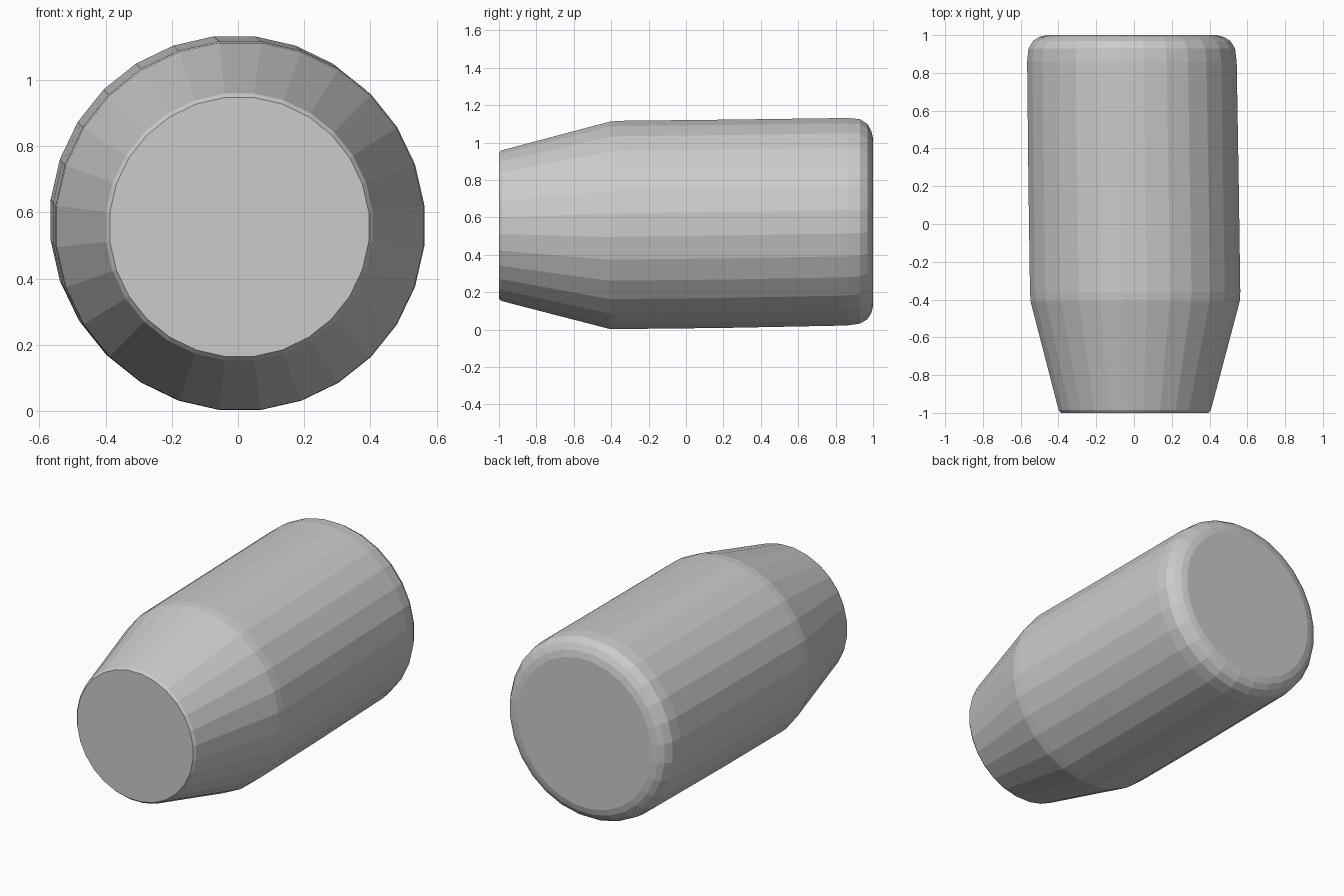
import bpy, bmesh, math

if "Cube" in bpy.data.objects:
    bpy.data.objects.remove(bpy.data.objects["Cube"])

SIDES = 28

# Rings along the slightly tilted axis: y, radius, centre x, centre z
RINGS = [
    (-1.00, 0.392, 0.004, 0.556),   # front face
    (-0.985, 0.404, 0.004, 0.556),  # small front bevel
    (-0.41, 0.555, 0.006, 0.558),   # shoulder
    (-0.36, 0.558, 0.006, 0.560),
    (0.20, 0.558, -0.002, 0.566),
    (0.86, 0.556, -0.011, 0.577),   # start of rounded rear edge
    (0.93, 0.548, -0.012, 0.579),
    (0.97, 0.523, -0.012, 0.578),
    (0.99, 0.490, -0.013, 0.576),
    (1.00, 0.452, -0.013, 0.574),   # rear face
]


def ring(bm, y, radius, cx, cz):
    """One flat-bottomed ring of vertices around the y axis."""
    r = radius * 1.004
    verts = []
    for i in range(SIDES):
        a = 2 * math.pi * (i + 0.5) / SIDES - math.pi / 2
        verts.append(bm.verts.new((cx + r * math.cos(a), y, cz + r * math.sin(a))))
    return verts


# Tapered body, skinned ring by ring and capped at both ends
bm = bmesh.new()
loops = [ring(bm, *values) for values in RINGS]
for a, b in zip(loops, loops[1:]):
    for i in range(SIDES):
        j = (i + 1) % SIDES
        bm.faces.new((a[i], a[j], b[j], b[i]))
bm.faces.new(loops[0])
bm.faces.new(loops[-1])
bmesh.ops.recalc_face_normals(bm, faces=bm.faces)

mesh = bpy.data.meshes.new("tapered_body")
bm.to_mesh(mesh)
bm.free()
body = bpy.data.objects.new("tapered_body", mesh)
bpy.context.collection.objects.link(body)
